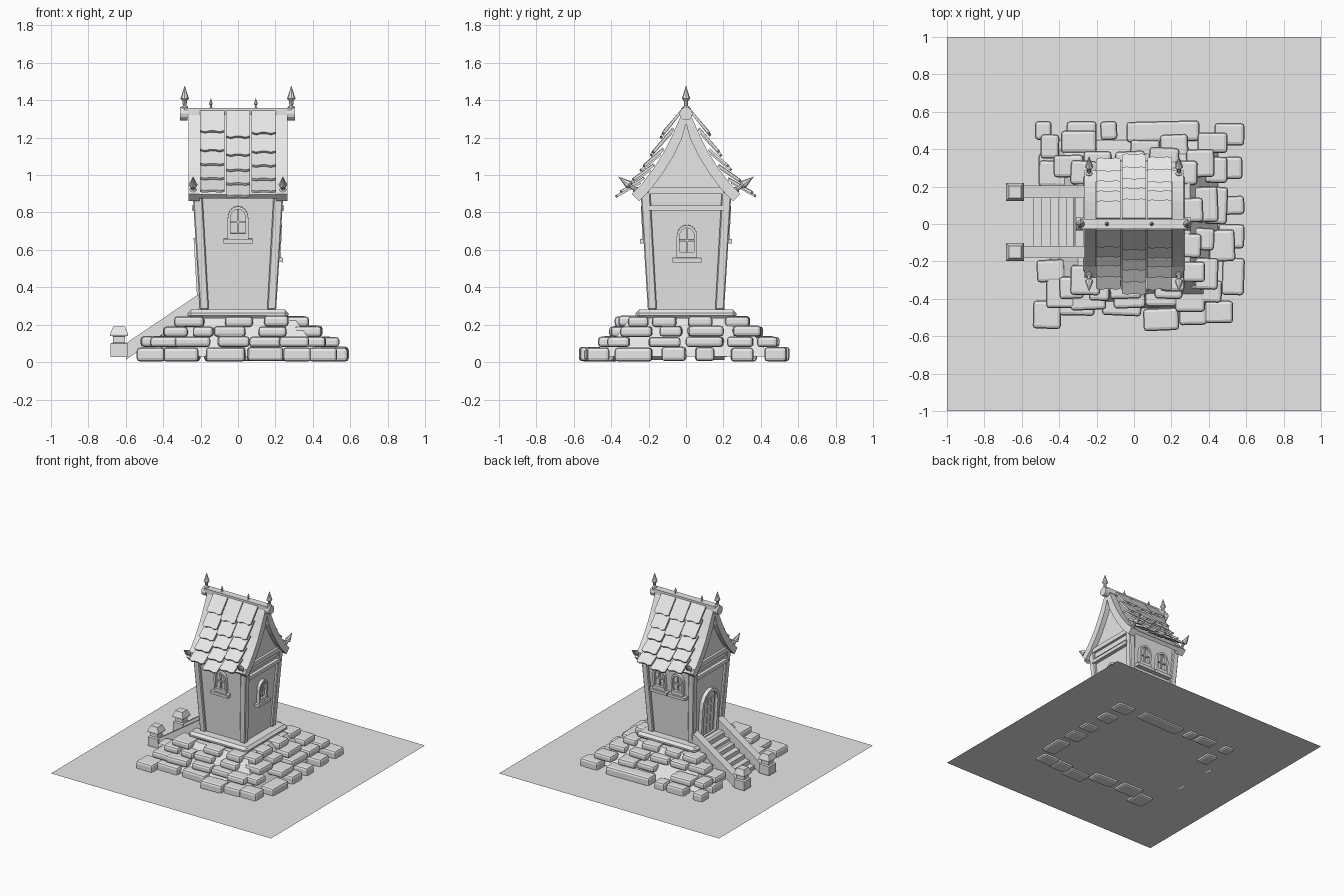
import bpy, bmesh, math, random
from mathutils import Matrix, Vector

random.seed(4)
cube = bpy.data.objects.get("Cube")
if cube:
    bpy.data.objects.remove(cube, do_unlink=True)

stone_grey = bpy.data.materials.new("plain_grey")
stone_grey.use_nodes = True
GREY = (0.8, 0.8, 0.8, 1)
stone_grey.diffuse_color = GREY
stone_grey.node_tree.nodes["Principled BSDF"].inputs["Base Color"].default_value = GREY
IDENTITY = Matrix.Identity(4)


# Helpers: skin a row of vertex loops, and turn a bmesh into an object
def loft(bm, loops, matrix=IDENTITY, caps=True, wrap=False):
    rows = [[bm.verts.new(matrix @ Vector(p)) for p in loop] for loop in loops]
    pairs = list(zip(rows, rows[1:])) + ([(rows[-1], rows[0])] if wrap else [])
    n = len(rows[0])
    for a, b in pairs:
        for i in range(n):
            j = (i + 1) % n
            bm.faces.new((a[i], a[j], b[j], b[i]))
    if caps and not wrap:
        bm.faces.new(rows[0])
        bm.faces.new(rows[-1])


def finish(name, bm, bevel=0, segments=1):
    bmesh.ops.recalc_face_normals(bm, faces=bm.faces)
    mesh = bpy.data.meshes.new(name)
    bm.to_mesh(mesh)
    bm.free()
    mesh.materials.append(stone_grey)
    obj = bpy.data.objects.new(name, mesh)
    bpy.context.collection.objects.link(obj)
    if bevel:
        mod = obj.modifiers.new("bevel", "BEVEL")
        mod.width, mod.segments = bevel, segments
    return obj


def rect(x0, x1, y0, y1, z):
    return [(x0, y0, z), (x1, y0, z), (x1, y1, z), (x0, y1, z)]


def square(half, z, x=0, y=0):
    return rect(x - half, x + half, y - half, y + half, z)


def box(bm, x0, x1, y0, y1, z0, z1, matrix=IDENTITY):
    loft(bm, [rect(x0, x1, y0, y1, z0), rect(x0, x1, y0, y1, z1)], matrix)


def turned(bm, profile, matrix, sides=8):
    turns = [i * math.tau / sides for i in range(sides)]
    loft(bm, [[(r * math.cos(a), r * math.sin(a), z) for a in turns] for r, z in profile], matrix)


# Ground
bm = bmesh.new()
bm.faces.new([bm.verts.new(p) for p in square(1, 0.02)])
finish("ground", bm)

# Foundation core and plinth
bm = bmesh.new()
loft(bm, [square(0.45, 0.03), square(0.3, 0.235)])
finish("foundation_core", bm)
bm = bmesh.new()
box(bm, -0.27, 0.27, -0.27, 0.27, 0.23, 0.282)
finish("plinth", bm, 0.02)


# Stone courses: x range and y range of every stone, in hundredths
def stone_course(name, z0, z1, stones):
    bm = bmesh.new()
    for x0, x1, y0, y1 in stones:
        w, d = (x1 - x0) / 200, (y1 - y0) / 200
        place = Matrix.Translation(((x0 + x1) / 200, (y0 + y1) / 200, 0))
        turn = Matrix.Rotation(random.uniform(-0.05, 0.05), 4, "Z")
        lift = random.uniform(-0.003, 0.003)
        box(bm, -w, w, -d, d, z0 + max(lift, 0), z1 + lift, place @ turn)
    finish(name, bm, 0.018, 2)


stone_course("lowest_stones", 0.003, 0.08, [
    (-54, -39, -56, -41), (-40, -21, -49, -36), (-17, 4, -49, -38), (5, 24, -57, -45),
    (24, 39, -54, -42), (38, 53, -53, -41), (47, 59, -38, -18), (45, 59, -13, 0),
    (46, 59, 5, 15), (45, 58, 24, 36), (43, 59, 42, 54), (-4, 35, 44, 55),
    (-18, -9, 45, 55), (-36, -20, 45, 55), (-53, -44, 45, 55), (-51, -41, 24, 38)])
stone_course("second_stones", 0.08, 0.137, [
    (-52, -37, -31, -19), (-47, -31, -45, -27), (-34, -15, -46, -34), (-11, 6, -45, -33),
    (6, 23, -44, -31), (22, 38, -47, -36), (35, 47, -42, -30), (40, 54, -20, -3),
    (37, 50, 0, 20), (38, 50, 22, 36), (34, 50, 38, 49), (14, 29, 34, 48),
    (-2, 14, 35, 45), (-39, -20, 38, 50), (-50, -40, 35, 48), (-51, -34, 20, 34)])
stone_course("third_stones", 0.135, 0.192, [
    (-40, -27, -40, -28), (-24, -13, -41, -29), (-13, 4, -40, -29), (11, 26, -40, -28),
    (30, 45, -35, -18), (30, 43, -14, -2), (31, 45, 1, 20), (28, 43, 25, 40),
    (8, 24, 27, 41), (-10, 6, 28, 39), (-27, -12, 28, 39), (-43, -27, 25, 37)])
stone_course("top_stones", 0.188, 0.247, [
    (-34, -18, -38, -22), (-7, 8, -36, -23), (14, 27, -36, -23), (26, 38, -31, -20),
    (24, 36, -18, -5), (24, 37, 1, 14), (22, 34, 21, 34), (2, 17, 23, 34),
    (-17, -4, 23, 34), (-34, -20, 21, 34)])

# Steps, sloping side rails and gate posts
bm = bmesh.new()
for i in range(7):
    x, z = -0.54 + 0.045 * i, 0.07 + 0.033 * i
    box(bm, x, x + 0.055, -0.13, 0.15, z - 0.033, z)
finish("steps", bm)
for side, y in (("left", 0.172), ("right", -0.15)):
    bm = bmesh.new()
    rail = [(-0.6, 0.012), (-0.6, 0.1), (-0.2, 0.37), (-0.2, 0.29)]
    loft(bm, [[(x, y + d, z) for x, z in rail] for d in (-0.033, 0.033)])
    finish(side + "_step_rail", bm)
    bm = bmesh.new()
    profile = [(0.045, 0.027), (0.045, 0.1), (0.032, 0.105), (0.032, 0.138),
               (0.048, 0.14), (0.048, 0.15), (0.032, 0.19)]
    loft(bm, [square(h, z, -0.636, y) for h, z in profile])
    finish(side + "_gate_post", bm)

# Tower walls, leaning corner posts and gable beams
bm = bmesh.new()
loft(bm, [square(0.185, 0.28), square(0.222, 0.92)])
finish("tower_walls", bm)
bm = bmesh.new()
for sx in (-1, 1):
    for sy in (-1, 1):
        loft(bm, [square(0.024, 0.28, sx * 0.18, sy * 0.18),
                  square(0.026, 0.91, sx * 0.217, sy * 0.217)])
finish("corner_posts", bm, 0.006)
bm = bmesh.new()
for s in (-1, 1):
    for half, z0, z1, out in ((0.2, 0.81, 0.838, 0.245), (0.2, 0.9, 0.935, 0.245)):
        x0, x1 = sorted((s * 0.2, s * out))
        box(bm, x0, x1, -half, half, z0, z1)
finish("gable_beams", bm)


# Windows and door are built facing -y, then leaned and turned onto a wall
def on_wall(degrees, u, z):
    reach = 0.185 + 0.037 * (z - 0.28) / 0.64
    return (Matrix.Rotation(math.radians(degrees), 4, "Z")
            @ Matrix.Translation((u, -reach, z)) @ Matrix.Rotation(0.058, 4, "X"))


def arch(w, h, base, y):
    turns = [i * math.pi / 8 for i in range(9)]
    top = [(w * math.cos(a), y, h - w * 1.15 * (1 - math.sin(a))) for a in turns]
    return [(w, y, base)] + top + [(-w, y, base)]


def arched_frame(bm, w, h, matrix, rim, depth):
    inner, outer = (w - rim, h - rim, 0.01), (w, h, 0)
    loft(bm, [arch(*outer, 0.01), arch(*outer, -depth), arch(*inner, -depth),
              arch(*inner, 0.01)], matrix, wrap=True)
    loft(bm, [arch(*inner, 0.005), arch(*inner, -0.006)], matrix)


for name, angle, u, z in (("front", 0, 0, 0.66), ("gable", 90, 0.005, 0.56),
                          ("back_left", 180, -0.083, 0.66), ("back_right", 180, 0.083, 0.66)):
    bm = bmesh.new()
    m = on_wall(angle, u, z)
    arched_frame(bm, 0.055, 0.175, m, 0.016, 0.025)
    box(bm, -0.055, 0.055, -0.028, 0.01, 0, 0.03, m)
    box(bm, -0.078, 0.078, -0.04, 0.01, -0.024, 0, m)
    box(bm, -0.04, 0.04, -0.016, 0, 0.085, 0.095, m)
    box(bm, -0.005, 0.005, -0.016, 0, 0.03, 0.165, m)
    finish(name + "_window", bm)

bm = bmesh.new()
m = on_wall(-90, 0, 0.282)
arched_frame(bm, 0.11, 0.385, m, 0.025, 0.03)
for u in (-0.045, 0, 0.045):
    box(bm, u - 0.02, u + 0.02, -0.012, 0, 0.01, 0.3, m)
finish("door", bm)

# Roof: a concave slope from ridge to eave
SLOPE = [(0.01, 1.35), (0.035, 1.3), (0.075, 1.21), (0.12, 1.12), (0.17, 1.04),
         (0.23, 0.96), (0.29, 0.9)]


def slope_at(z, lift=0):
    for (y0, z0), (y1, z1) in zip(SLOPE, SLOPE[1:]):
        if z >= z1:
            break
    run = Vector((y1 - y0, z1 - z0)).normalized()
    y = y0 + (y1 - y0) * (z - z0) / (z1 - z0)
    return y - run.y * lift, z + run.x * lift


def slope_board(name, s, x0, x1, lift, thick):
    bm = bmesh.new()
    rows = []
    for _, z in SLOPE:
        (ya, za), (yb, zb) = slope_at(z, lift), slope_at(z, lift - thick)
        yb = max(yb, 0)
        rows.append([(x0, s * ya, za), (x1, s * ya, za), (x1, s * yb, zb), (x0, s * yb, zb)])
    loft(bm, rows)
    finish(name, bm)


bm = bmesh.new()
inner = [(max(y, 0.002), z) for y, z in (slope_at(z, -0.03) for _, z in SLOPE[:-1])]
gable = [(y, z) for y, z in inner] + [(0.2, 0.86)]
outline = gable + [(-y, z) for y, z in reversed(gable)]
loft(bm, [[(x, y, z) for y, z in outline] for x in (-0.225, 0.225)])
finish("gable_walls", bm)

ROWS = [1.34, 1.21, 1.1, 1.02, 0.945, 0.875]
WAVE = [(-0.5, 0.97), (-0.3, 1.03), (-0.1, 0.98), (0.1, 0.98), (0.3, 1.03), (0.5, 0.97)]
for s, side in ((-1, "front"), (1, "back")):
    slope_board(side + "_roof_deck", s, -0.22, 0.22, -0.005, 0.03)
    slope_board(side + "_left_bargeboard", s, 0.205, 0.265, 0, 0.055)
    slope_board(side + "_right_bargeboard", s, -0.265, -0.205, 0, 0.055)
    bm = bmesh.new()
    for x, drop in ((-0.137, 0), (0, 0.025), (0.137, 0.005)):
        for above, below in zip(ROWS, ROWS[1:]):
            shift = drop + random.uniform(-0.006, 0.006)
            top = Vector(slope_at(min(above + 0.03 - shift, 1.335), 0.003))
            low = Vector(slope_at(below - shift, 0.042))
            run = low - top
            normal = Vector((-run.y, run.x)).normalized() * 0.014
            loops = []
            for offset in (normal * 0, normal):
                flat = [(u, top + run * t + offset) for u, t in [(0.5, 0), (-0.5, 0)] + WAVE]
                loops.append([(x + u * 0.13, s * p.x, p.y) for u, p in flat])
            loft(bm, loops)
    finish(side + "_roof_tiles", bm)

# Ridge beam with round ends
bm = bmesh.new()
box(bm, -0.29, 0.29, -0.028, 0.028, 1.322, 1.36)
for x in (-0.31, 0.265):
    turned(bm, [(0.035, 0), (0.035, 0.04)],
           Matrix.Translation((x, 0, 1.328)) @ Matrix.Rotation(math.pi / 2, 4, "Y"), 12)
finish("ridge_beam", bm)

# Spiked finials on the ridge and eaves
SPIKE = [(0.018, -0.01), (0.018, 0.008), (0.01, 0.014), (0.012, 0.04), (0.023, 0.052),
         (0.018, 0.065), (0.001, 0.12)]
bm = bmesh.new()
for x, size in ((-0.285, 1), (0.285, 1), (-0.145, 0.45), (0.095, 0.45)):
    turned(bm, SPIKE, Matrix.Translation((x, 0, 1.357)) @ Matrix.Scale(size, 4))
finish("ridge_finials", bm)
bm = bmesh.new()
for x in (-0.24, 0.24):
    for s in (-1, 1):
        turned(bm, SPIKE, Matrix.Translation((x, s * 0.265, 0.918))
               @ Matrix.Rotation(-s * 0.92, 4, "X"))
finish("eave_finials", bm)
